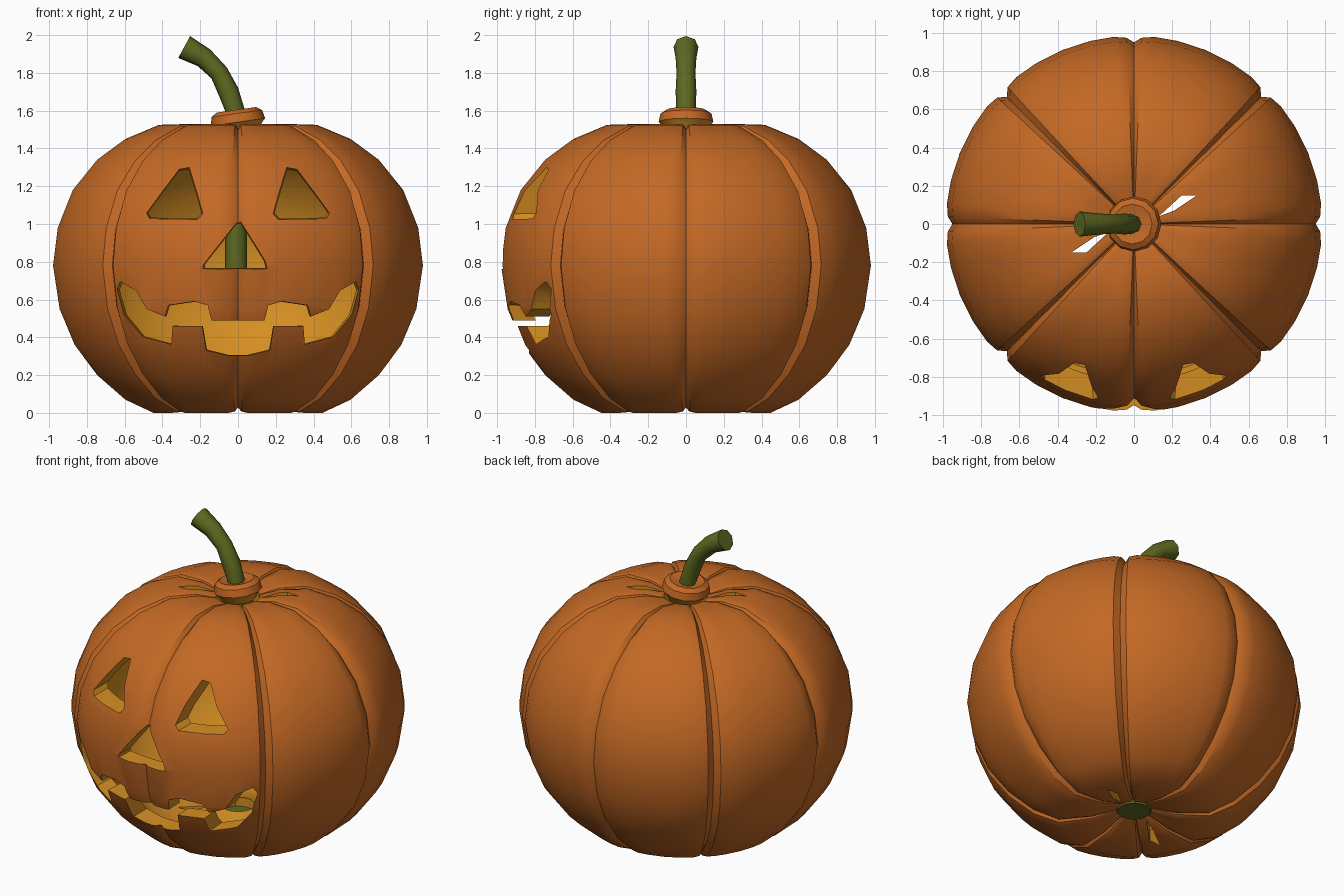
import bpy, bmesh, math
from mathutils import Vector, Matrix

cube = bpy.data.objects.get("Cube")
if cube:
    bpy.data.objects.remove(cube, do_unlink=True)


def material(name, color):
    m = bpy.data.materials.new(name)
    m.use_nodes = True
    m.diffuse_color = (*color, 1)
    m.node_tree.nodes["Principled BSDF"].inputs["Base Color"].default_value = (*color, 1)
    return m


SKIN = material("orange skin", (0.55, 0.14, 0.018))
FLESH = material("yellow flesh", (0.66, 0.27, 0.016))
GREEN = material("stem green", (0.115, 0.14, 0.014))


def finish(bm, name, mats):
    bmesh.ops.recalc_face_normals(bm, faces=bm.faces)
    mesh = bpy.data.meshes.new(name)
    bm.to_mesh(mesh)
    bm.free()
    for m in mats:
        mesh.materials.append(m)
    ob = bpy.data.objects.new(name, mesh)
    bpy.context.collection.objects.link(ob)
    return ob


def select(ob):
    bpy.ops.object.select_all(action="DESELECT")
    ob.select_set(True)
    bpy.context.view_layer.objects.active = ob


def smooth(ob, degrees):
    select(ob)
    bpy.ops.object.shade_smooth_by_angle(angle=math.radians(degrees))


def bridge(bm, a, b, mat=0):
    n = len(a)
    for i in range(n):
        j = (i + 1) % n
        bm.faces.new((a[i], a[j], b[j], b[i])).material_index = mat


# Ribbed hollow body: outer skin and inner flesh as one closed shell
MID = 0.77
OUTLINE = [(.1, .06), (.25, .015), (.45, 0), (.6, .07), (.75, .2), (.87, .36),
           (.95, .55), (.985, .78), (.96, .98), (.88, 1.18), (.75, 1.34),
           (.6, 1.45), (.42, 1.525), (.25, 1.53), (.13, 1.5)]
RIB_STEPS = [0, .05, .14, .3, .5, .7, .86, .95]


def groove(lobe, step):
    if step == 0:
        return .955 if lobe % 2 else .965
    return .99 if step in (1, 7) else 1


bm = bmesh.new()
rings = []
for inner in (False, True):
    for r, z in (reversed(OUTLINE) if inner else OUTLINE):
        ring = []
        for lobe in range(8):
            for i, f in enumerate(RIB_STEPS):
                a = (lobe + f) * math.pi / 4
                k = .89 if inner else groove(lobe, i)
                rr = r if inner and r < .14 else r * k
                ring.append(bm.verts.new((rr * math.cos(a), rr * math.sin(a), MID + (z - MID) * k)))
        rings.append(ring)
half = len(OUTLINE)
for i, ring in enumerate(rings):
    bridge(bm, ring, rings[(i + 1) % len(rings)], 0 if i < half - 1 else 1)
body = finish(bm, "pumpkin_body", [SKIN, FLESH])


# Cutters: outlines extruded through the shell, tapering inward
def cutter(name, outline, place, near, far, taper):
    c = sum((Vector(p) for p in outline), Vector((0, 0))) / len(outline)
    bm = bmesh.new()
    loops = []
    for depth, s in ((near, 1.03), (far, taper)):
        pts = [c + (Vector(p) - c) * s for p in outline]
        loops.append([bm.verts.new(place(p, depth)) for p in pts])
    bridge(bm, *loops)
    for loop in loops:
        bm.faces.new(loop)
    for f in bm.faces:
        f.material_index = 1
    ob = finish(bm, name, [SKIN, FLESH])
    ob.hide_render = True
    return ob


def front(p, d):
    return (p.x, d, p.y)


def vertical(p, d):
    return (p.x, p.y, d)


def mirrored(points):
    return [(-x, z) for x, z in reversed(points)]


eye = [(.18, 1.05), (.21, 1.02), (.48, 1.02), (.5, 1.05), (.31, 1.31), (.25, 1.32)]
nose = [(-.19, .76), (.16, .76), (.15, .8), (.015, 1.02), (-.01, 1.01), (-.19, .78)]
mouth_half = [(.14, .49), (.16, .57), (.23, .59), (.37, .57), (.39, .51), (.49, .55),
              (.55, .65), (.64, .7), (.66, .66), (.62, .52), (.52, .4), (.36, .36),
              (.35, .46), (.19, .46), (.17, .33), (.05, .3)]
slit = [(.13, .04), (.21, .07), (.33, .15), (.25, .15)]
cuts = [cutter("left_eye_cut", eye, front, -1.1, -.5, .8),
        cutter("right_eye_cut", mirrored(eye), front, -1.1, -.5, .8),
        cutter("nose_cut", nose, front, -1.1, -.5, .75),
        cutter("mouth_cut", mouth_half + mirrored(mouth_half), front, -1.1, -.4, .92),
        cutter("slit_cut_a", slit, vertical, -.2, 1.7, 1),
        cutter("slit_cut_b", [(-x, -y) for x, y in slit], vertical, -.2, 1.7, 1)]
for c in cuts:
    select(body)
    mod = body.modifiers.new("carve", "BOOLEAN")
    mod.operation = "DIFFERENCE"
    mod.solver = "EXACT"
    mod.object = c
    bpy.ops.object.modifier_apply(modifier=mod.name)
    bpy.data.objects.remove(c, do_unlink=True)
smooth(body, 32)

# Tilted lid around the stem, with a flesh-coloured underside
bm = bmesh.new()
lid_rings = []
for r, z in [(.1, -.06), (.125, -.02), (.145, .0), (.135, .045), (.105, .065), (.05, .05)]:
    lid_rings.append([bm.verts.new((r * math.cos(a), r * math.sin(a), z))
                      for a in (i * math.tau / 12 for i in range(12))])
for i in range(len(lid_rings) - 1):
    bridge(bm, lid_rings[i], lid_rings[i + 1], 1 if i < 2 else 0)
bm.faces.new(lid_rings[0]).material_index = 1
bm.faces.new(lid_rings[-1])
lid = finish(bm, "lid", [SKIN, FLESH])
lid.matrix_world = Matrix.Translation((0, 0, 1.54)) @ Matrix.Rotation(-.14, 4, "Y")
smooth(lid, 35)

# Bent stem, continuing down inside the body
PATH = [(-.01, .6, .06), (-.01, 1.3, .055), (-.005, 1.57, .05), (-.05, 1.7, .055),
        (-.1, 1.8, .05), (-.18, 1.88, .055), (-.285, 1.937, .066)]
bm = bmesh.new()
stem_rings = []
for i, (x, z, r) in enumerate(PATH):
    a, b = PATH[max(i - 1, 0)], PATH[min(i + 1, len(PATH) - 1)]
    t = Vector((b[0] - a[0], 0, b[1] - a[1])).normalized()
    side = Vector((t.z, 0, -t.x))
    stem_rings.append([bm.verts.new(Vector((x, 0, z)) + side * r * math.cos(q) + Vector((0, r * math.sin(q), 0)))
                       for q in (k * math.tau / 8 for k in range(8))])
for a, b in zip(stem_rings, stem_rings[1:]):
    bridge(bm, a, b)
bm.faces.new(stem_rings[0])
bm.faces.new(stem_rings[-1])
smooth(finish(bm, "stem", [GREEN]), 50)

# Blossom scar closing the underside
bm = bmesh.new()
bmesh.ops.create_cone(bm, cap_ends=True, segments=10, radius1=.1, radius2=.12, depth=.03,
                      matrix=Matrix.Translation((0, 0, .065)))
finish(bm, "blossom_scar", [GREEN])
